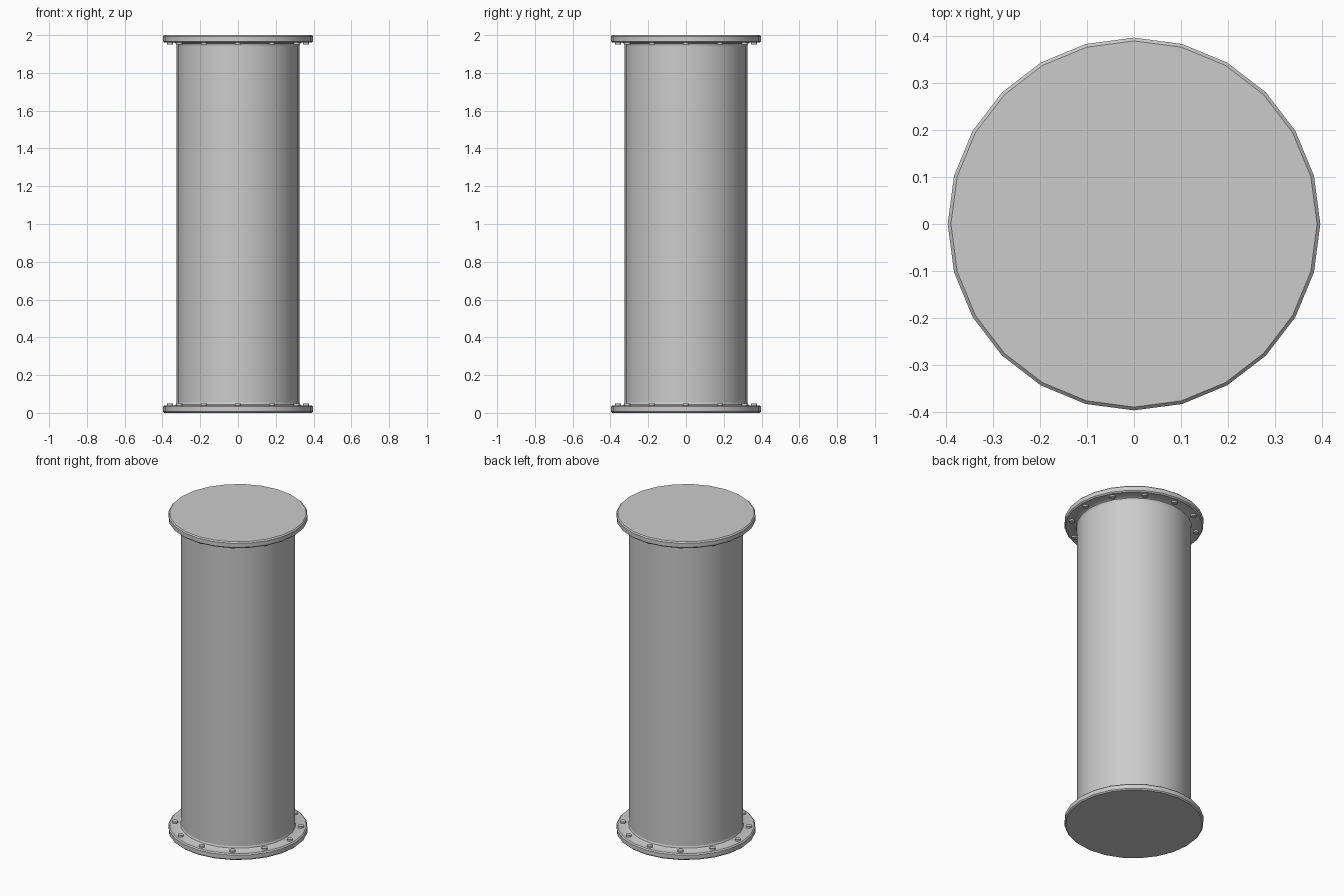
import bpy, bmesh, math
from mathutils import Matrix, Vector

if "Cube" in bpy.data.objects:
    bpy.data.objects.remove(bpy.data.objects["Cube"], do_unlink=True)

SIDES = 24
HEIGHT = 2.0
BOLTS = 12
BOLT_CIRCLE = 0.36

steel = bpy.data.materials.new("grey steel")
steel.use_nodes = True
GREY = (0.6, 0.6, 0.6, 1)
steel.diffuse_color = GREY
steel.node_tree.nodes["Principled BSDF"].inputs["Base Color"].default_value = GREY


def finish(name, bm):
    bmesh.ops.recalc_face_normals(bm, faces=bm.faces)
    mesh = bpy.data.meshes.new(name)
    bm.to_mesh(mesh)
    bm.free()
    obj = bpy.data.objects.new(name, mesh)
    bpy.context.collection.objects.link(obj)
    mesh.materials.append(steel)
    bpy.ops.object.select_all(action='DESELECT')
    obj.select_set(True)
    bpy.context.view_layer.objects.active = obj
    bpy.ops.object.shade_smooth_by_angle(angle=math.radians(35))
    return obj


def lathe(name, profile):
    """Turn a (radius, height) profile round z and cap both ends."""
    bm = bmesh.new()
    rings = []
    for r, z in profile:
        rings.append([bm.verts.new(Matrix.Rotation(math.tau * i / SIDES, 3, 'Z')
                                   @ Vector((r, 0, z))) for i in range(SIDES)])
    for low, high in zip(rings, rings[1:]):
        for i in range(SIDES):
            j = (i + 1) % SIDES
            bm.faces.new((low[i], low[j], high[j], high[i]))
    bm.faces.new(rings[0])
    bm.faces.new(rings[-1])
    return finish(name, bm)


def bolt_ring(name, z):
    """Round bolt heads spaced evenly on the flange."""
    bm = bmesh.new()
    for i in range(BOLTS):
        spot = Matrix.Rotation(math.tau * i / BOLTS, 4, 'Z') @ \
            Matrix.Translation((BOLT_CIRCLE, 0, z))
        bmesh.ops.create_cone(bm, cap_ends=True, segments=12, radius1=0.017,
                              radius2=0.017, depth=0.024, matrix=spot)
    return finish(name, bm)


# Plate with chamfered rims and a weld fillet towards the pipe
flange = [(0.39, 0), (0.397, 0.007), (0.397, 0.033), (0.39, 0.04),
          (0.337, 0.04), (0.329, 0.045), (0.325, 0.056)]

# Pipe body
lathe("pipe", [(0.325, 0.03), (0.325, HEIGHT - 0.03)])

# Flanges and bolts at both ends
lathe("bottom_flange", flange)
lathe("top_flange", [(r, HEIGHT - z) for r, z in flange])
bolt_ring("bottom_bolts", 0.038)
bolt_ring("top_bolts", HEIGHT - 0.038)
